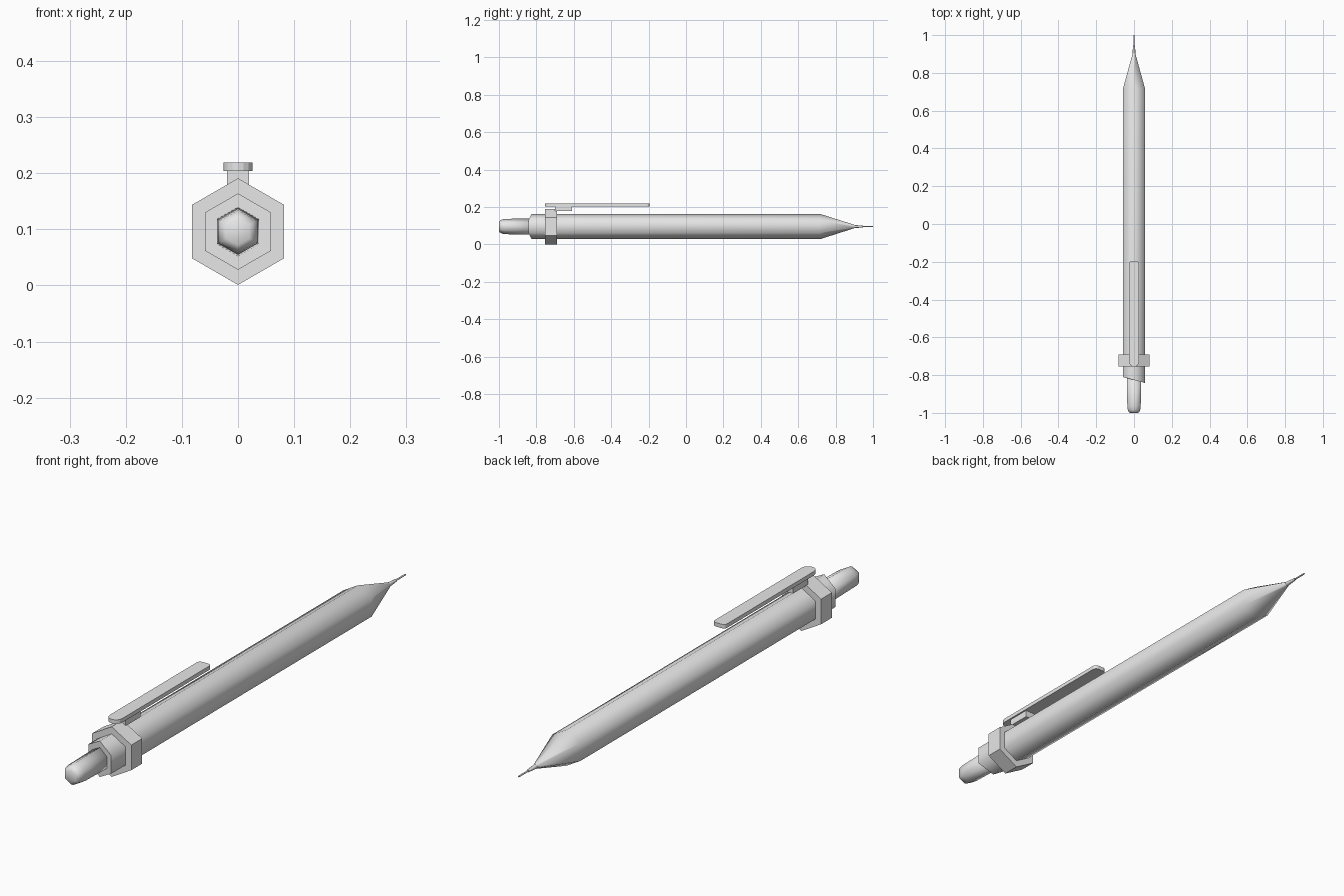
import bpy, bmesh, math

if "Cube" in bpy.data.objects:
    bpy.data.objects.remove(bpy.data.objects["Cube"], do_unlink=True)

AXIS_Z = 0.096

grey = bpy.data.materials.new("light grey")
grey.use_nodes = True
grey.diffuse_color = (0.8, 0.8, 0.8, 1)
grey.node_tree.nodes["Principled BSDF"].inputs["Base Color"].default_value = (0.8, 0.8, 0.8, 1)


def finish(name, bm):
    bmesh.ops.recalc_face_normals(bm, faces=bm.faces)
    mesh = bpy.data.meshes.new(name)
    bm.to_mesh(mesh)
    bm.free()
    mesh.materials.append(grey)
    obj = bpy.data.objects.new(name, mesh)
    bpy.context.collection.objects.link(obj)
    return obj


def loft(name, rings, sides=6, smooth=True, slant=0.0, sharp_caps=True):
    """Polygonal rings (y, radius) along the pencil axis; slant tilts the first ring."""
    bm = bmesh.new()
    loops = []
    for i, (y, r) in enumerate(rings):
        loop = []
        for k in range(sides):
            a = 2 * math.pi * k / sides
            x = r * math.sin(a)
            tilt = slant * x if i == 0 else 0
            loop.append(bm.verts.new((x, y + tilt, AXIS_Z + r * math.cos(a))))
        loops.append(loop)
    for a, b in zip(loops, loops[1:]):
        for k in range(sides):
            n = (k + 1) % sides
            bm.faces.new((a[k], a[n], b[n], b[k])).smooth = smooth
    for loop in (loops[0], loops[-1]):
        cap = bm.faces.new(loop)
        cap.smooth = smooth and not sharp_caps
        if sharp_caps:
            for e in cap.edges:
                e.smooth = False
    return finish(name, bm)


def prism(name, outline, z0, z1):
    """Flat-shaded upright prism over an (x, y) outline."""
    bm = bmesh.new()
    base = bm.faces.new([bm.verts.new((x, y, z0)) for x, y in outline])
    top = bmesh.ops.extrude_face_region(bm, geom=[base])
    verts = [g for g in top["geom"] if isinstance(g, bmesh.types.BMVert)]
    bmesh.ops.translate(bm, verts=verts, vec=(0, 0, z1 - z0))
    return finish(name, bm)


# Hexagonal barrel with an obliquely cut rear and a conical nose
loft("barrel", [(-0.826, 0.068), (0.715, 0.068), (0.9, 0.009)], slant=-0.27)

# Push button with a rounded end
loft("push_button", [(-1.0, 0.024), (-0.995, 0.032), (-0.984, 0.038),
                     (-0.965, 0.041), (-0.8, 0.044)], sharp_caps=False)

# Collar that carries the clip
loft("collar", [(-0.755, 0.095), (-0.69, 0.095)], smooth=False)

# Guide sleeve and lead
loft("lead_sleeve", [(0.89, 0.009), (0.945, 0.005)], sides=8)
loft("lead", [(0.94, 0.003), (1.0, 0.003)], sides=8)

# Clip strip: round rear end, softly rounded free end
W = 0.026
rear = [(-W * math.cos(math.pi * k / 8), -0.729 - W * math.sin(math.pi * k / 8))
        for k in range(9)]
R = 0.014
free = [(s * (W - R) + R * math.cos(math.radians(d)), -0.195 - R + R * math.sin(math.radians(d)))
        for s, angles in ((1, (0, 30, 60, 90)), (-1, (90, 120, 150, 180))) for d in angles]
prism("clip", rear + free, 0.204, 0.219)

# Bracket joining the clip to the collar
prism("clip_bracket", [(-0.02, -0.7), (0.02, -0.7), (0.02, -0.61), (-0.02, -0.61)], 0.178, 0.206)
